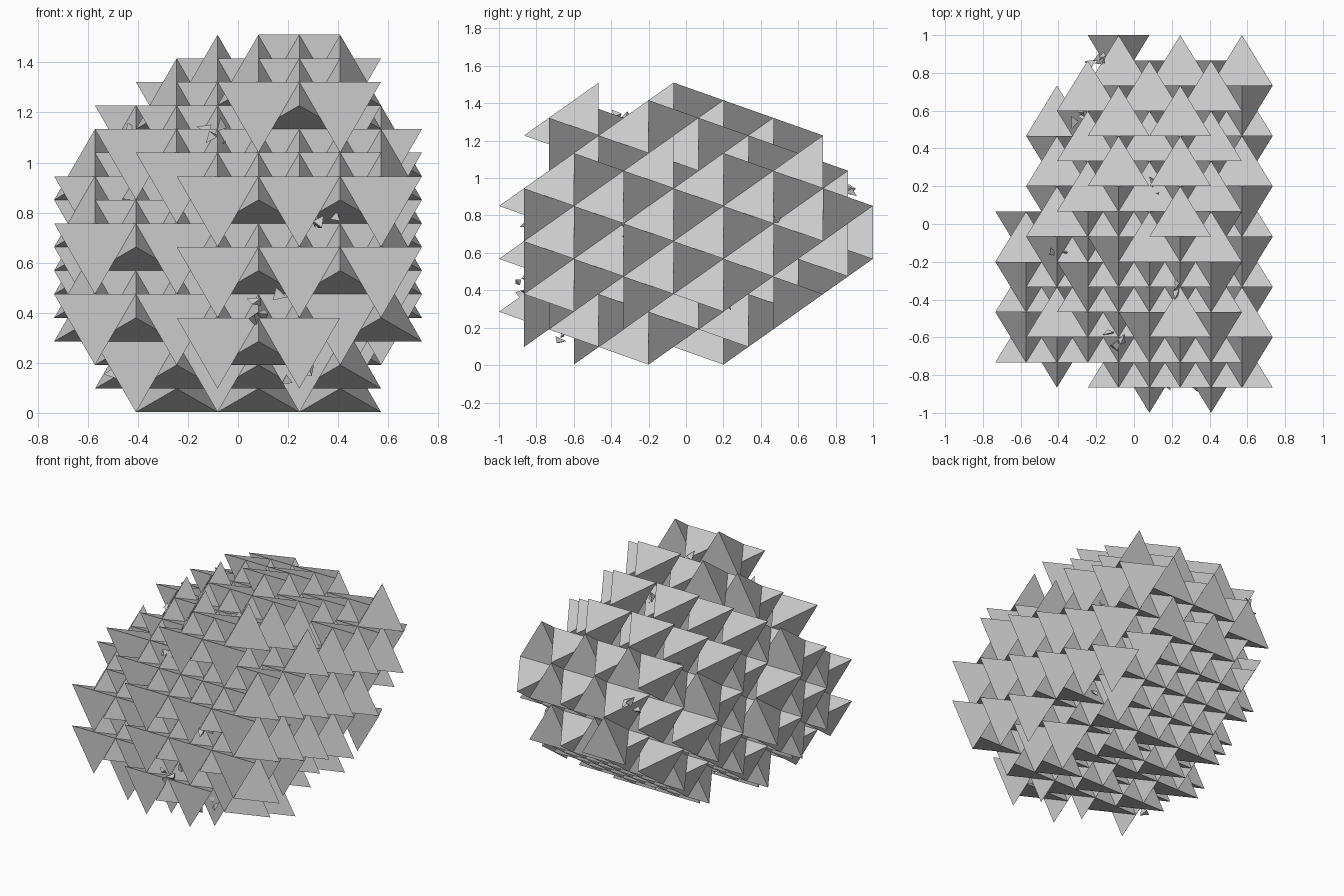
import bpy, bmesh, random
from mathutils import Vector, Matrix, Euler

if "Cube" in bpy.data.objects:
    bpy.data.objects.remove(bpy.data.objects["Cube"])

random.seed(4)
EDGE = 0.3264
E1 = Vector((EDGE, 0, 0))
EZ = Vector((0, 0, EDGE * 0.8660))
E3 = Vector((0, EDGE * 0.8165, EDGE * 0.5774))
# One regular crystal: flat upright back, point towards the front
TET = [Vector((-EDGE / 2, 0, 0)), Vector((EDGE / 2, 0, 0)), EZ, EZ - E3]


def add_tet(bm, pts):
    vs = [bm.verts.new(p) for p in pts]
    for f in ((0, 1, 2), (0, 1, 3), (0, 2, 3), (1, 2, 3)):
        bm.faces.new([vs[i] for i in f])


def finish(bm, name):
    bmesh.ops.recalc_face_normals(bm, faces=bm.faces)
    me = bpy.data.meshes.new(name)
    bm.to_mesh(me)
    bm.free()
    ob = bpy.data.objects.new(name, me)
    bpy.context.collection.objects.link(ob)


# Lopsided boulder shape, tested on the middle of each crystal
def inside(tet, cx, left):
    if any(not -0.02 < v.z < 1.53 for v in tet):
        return False
    c = sum(tet, Vector()) / 4
    z = c.z - 0.755
    if not (-0.6 < cx < 0.45 if left else -0.45 < cx < 0.6):
        return False
    if left and c.y > 0.2 and z > 0.4:
        return False
    if c.y > 0.815:
        return c.y < 0.95 and abs(z) < 0.12 and abs(cx + 0.08) < 0.05
    if c.y < -0.815 or (c.y < -0.75 and cx < -0.15):
        return False
    if cx > 0.5 and not -0.42 < z < 0.3:
        return False
    x = cx - 0.15 - 0.2 * z
    y = c.y - 0.3 * min(z, 0) - 1.5 * min(cx + 0.35, 0)
    rx = 1.0 if x > 0 else 0.75
    return (x / rx) ** 2 + (y / 0.88) ** 2 + (z / 0.7) ** 2 <= 1.11


# Clump of crystals, alternating forward and backward
def crystal_clump(name, origin, left):
    bm = bmesh.new()
    r = range(-9, 10)
    for i in r:
        for j in r:
            for k in r:
                p = origin + E1 * i + EZ * j + E3 * k
                for s in (1, -1):
                    tet = [p + v * s for v in TET]
                    if inside(tet, p.x, left):
                        add_tet(bm, tet)
    finish(bm, name)


# Two interpenetrating lattices, one reaching left, one reaching right
crystal_clump("left_crystals", Vector((0.0816, -0.2, 0.003)), True)
crystal_clump("right_crystals", Vector((0.2448, 0.2, 0.003)), False)

# Small splinters caught in the crevices
spots = [(-.08, -.62, 1.1), (-.42, -.52, .82), (.1, -.87, .43), (.25, -.65, .17),
         (-.45, -.55, .2), (-.1, -.7, .3), (.07, .18, 1.3), (.22, -.3, 1.3),
         (-.4, -.1, 1.1), (-.3, .55, 1.1), (-.2, .85, .9), (.6, -.3, .7),
         (.6, .5, .78), (.5, .2, .37), (-.5, -.5, .5), (.35, -.87, .75)]
bm = bmesh.new()
for s in spots:
    for n in range(4):
        c = Vector(s) + Vector([random.uniform(-.05, .05) for _ in range(3)])
        turn = Euler([random.uniform(0, 6.28) for _ in range(3)])
        m = Matrix.Translation(c) @ turn.to_matrix().to_4x4()
        w = random.uniform(.015, .03)
        add_tet(bm, [m @ Vector(v) for v in
                     ((-w, 0, 0), (w, 0, 0), (0, w, 0.03), (0, -w * .6, .06))])
finish(bm, "splinters")
